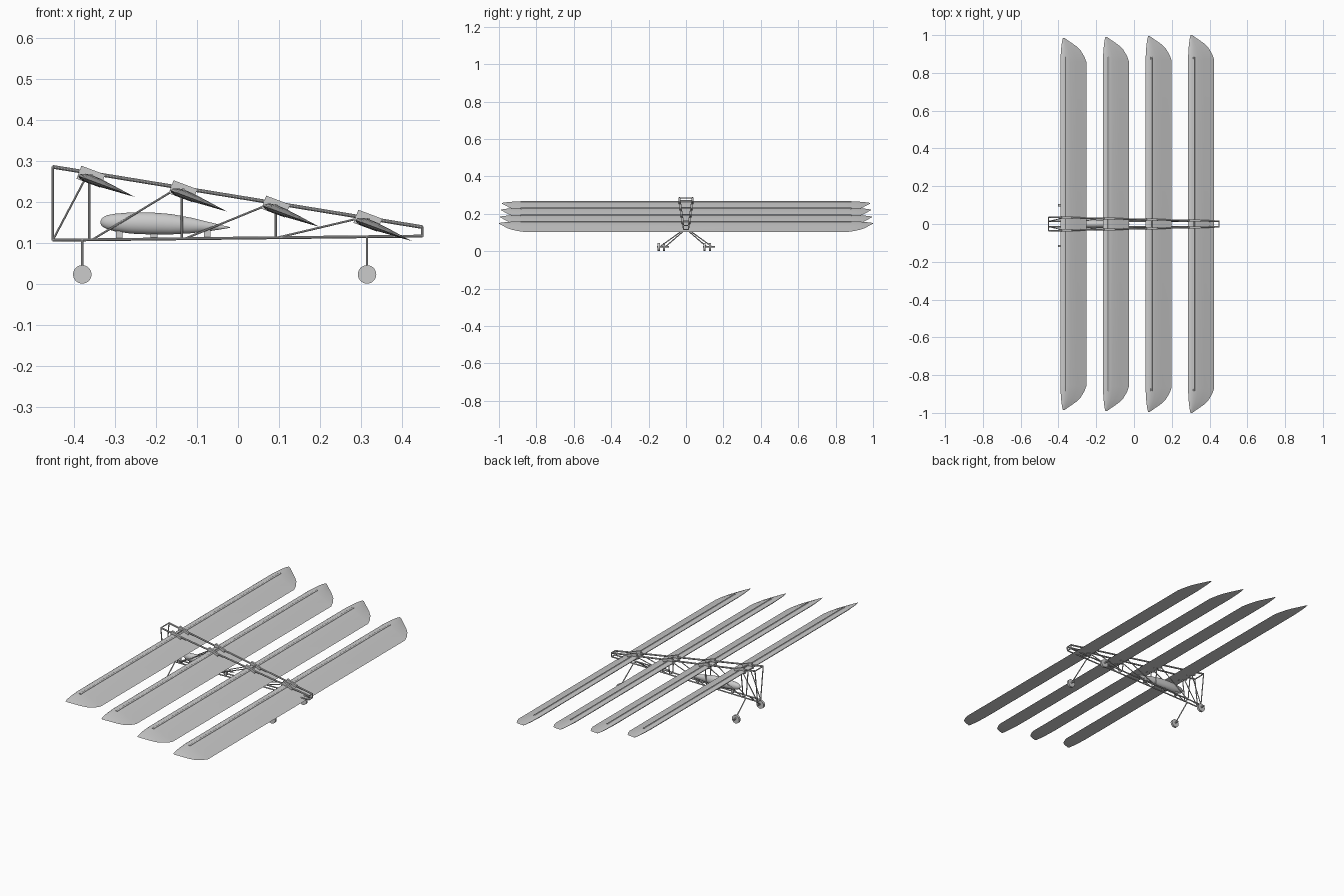
import bpy, bmesh, math
from mathutils import Vector, Matrix

if "Cube" in bpy.data.objects:
    bpy.data.objects.remove(bpy.data.objects["Cube"])

grey = bpy.data.materials.new("light grey")
grey.diffuse_color = (0.6, 0.6, 0.6, 1)
grey.use_nodes = True
grey.node_tree.nodes["Principled BSDF"].inputs["Base Color"].default_value = grey.diffuse_color


def finish(name, bm, smooth=True):
    bmesh.ops.recalc_face_normals(bm, faces=bm.faces)
    me = bpy.data.meshes.new(name)
    bm.to_mesh(me)
    bm.free()
    ob = bpy.data.objects.new(name, me)
    bpy.context.collection.objects.link(ob)
    me.materials.append(grey)
    if smooth:
        bpy.ops.object.select_all(action='DESELECT')
        ob.select_set(True)
        bpy.context.view_layer.objects.active = ob
        bpy.ops.object.shade_smooth_by_angle(angle=math.radians(35))
    return ob


def rod(bm, a, b, r, sides=10):
    a, b = Vector(a), Vector(b)
    d = b - a
    m = Matrix.Translation((a + b) / 2) @ d.to_track_quat('Z', 'Y').to_matrix().to_4x4()
    bmesh.ops.create_cone(bm, cap_ends=True, segments=sides, radius1=r, radius2=r,
                          depth=d.length, matrix=m)


def box(bm, c, size, tilt=0.0):
    m = Matrix.Translation(c) @ Matrix.Rotation(tilt, 4, 'Y') @ Matrix.Diagonal((*size, 1))
    bmesh.ops.create_cube(bm, size=1, matrix=m)


def loft(bm, rings):
    vs = [[bm.verts.new(p) for p in ring] for ring in rings]
    n = len(vs[0])
    for r0, r1 in zip(vs, vs[1:]):
        for i in range(n):
            bm.faces.new((r0[i], r0[(i + 1) % n], r1[(i + 1) % n], r1[i]))
    bm.faces.new(vs[0])
    bm.faces.new(vs[-1][::-1])


# Wings: tapered aerofoil sections, rounded at the tips, with a spar on top
UPPER = [(0, 0), (.03, .045), (.1, .075), (.2, .09), (.35, .085), (.6, .055), (.85, .02), (1, .002)]
LOWER = [(.85, -.012), (.6, -.03), (.35, -.05), (.2, -.055), (.1, -.05), (.03, -.03)]
TIP = [(.130, 0, 1, 1), (.100, .01, .92, .9), (.065, .025, .77, .72), (.045, .04, .62, .55),
       (.028, .055, .45, .4), (.012, .075, .28, .2), (.0, .10, .16, .06)]
ANGLE = math.radians(20.5)
CH = 0.148
WINGS = [(-.39, .263, .985), (-.165, .2275, .99), (.061, .190, .995), (.286, .1555, 1.0)]


def on_wing(lx, lz, f, h):
    c, s = math.cos(ANGLE), math.sin(ANGLE)
    return lx + CH * (f * c + h * s), lz + CH * (-f * s + h * c)


for k, (lx, lz, half) in enumerate(WINGS):
    bm = bmesh.new()
    stations = [(-half + d, a, b, t) for d, a, b, t in TIP[::-1]]
    stations += [(half - d, a, b, t) for d, a, b, t in TIP]
    rings = []
    for y, a, b, t in stations:
        ring = []
        for f, h in UPPER + LOWER:
            x, z = on_wing(lx, lz, a + (b - a) * f, h * t)
            ring.append((x, y, z))
        rings.append(ring)
    loft(bm, rings)
    finish(f"wing_{k + 1}", bm)

    bm = bmesh.new()
    x, z = on_wing(lx, lz, .2, .075)
    rod(bm, (x, -.885, z), (x, .885, z), .005, 12)
    finish(f"wing_spar_{k + 1}", bm)

    # Clamp plates that hold the wing to the upper rails
    bm = bmesh.new()
    x, z = on_wing(lx, lz, .2, .06)
    w = .036 - .021 * (x + .455) / .905
    for s in (-1, 1):
        box(bm, (x, s * w, z), (.062, .010, .034), ANGLE)
    finish(f"wing_clamp_{k + 1}", bm, False)


# Truss: two upper rails, two lower rails, posts and diagonals
def top(x, s):
    t = (x + .452) / .902
    return (x, s * (.036 - .021 * t), .285 - .147 * t)


def low(x, s):
    t = (x + .452) / .902
    return (x, s * .014, .106 + .010 * t)


X0, X1 = -.452, .450
bm = bmesh.new()
for s in (-1, 1):
    rod(bm, top(X0, s), top(X1, s), .0045)
    rod(bm, low(X0, s), low(X1, s), .0035)
finish("truss_rails", bm)

posts = [X0, -.363, -.137, .092, X1]
bm = bmesh.new()
for s in (-1, 1):
    for x in posts:
        rod(bm, low(x, s), top(x, s), .003)
    for a, b in ((X0, -.365), (-.356, -.145), (-.130, .085), (.095, .305)):
        rod(bm, low(a, s), top(b, s), .0025)
for x in posts + [.315]:
    rod(bm, top(x, -1), top(x, 1), .003)
    rod(bm, low(x, -1), low(x, 1), .003)
finish("truss_posts", bm)

# Streamlined pod carried on short supports
PROFILE = [(-.336, .150, .002), (-.332, .150, .010), (-.320, .150, .017), (-.300, .149, .0215),
           (-.260, .148, .026), (-.215, .147, .027), (-.165, .145, .025), (-.115, .142, .019),
           (-.070, .139, .011), (-.035, .1375, .004), (-.020, .137, .001)]
bm = bmesh.new()
loft(bm, [[(x, .8 * r * math.cos(i * math.tau / 24), z + r * math.sin(i * math.tau / 24))
           for i in range(24)] for x, z, r in PROFILE])
finish("pod", bm)

bm = bmesh.new()
for x in (-.29, -.205, -.075):
    box(bm, (x, 0, .122), (.016, .014, .025))
    rod(bm, low(x, -1), low(x, 1), .003)
finish("pod_supports", bm, False)

# Landing gear: splayed legs, short axles and disc wheels
for label, x, track in (("front", -.38, .108), ("rear", .315, .137)):
    for side, s in (("left", -1), ("right", 1)):
        bm = bmesh.new()
        rod(bm, low(x, s), (x, s * track, .026), .003)
        rod(bm, (x, s * track - .018, .025), (x, s * track + .018, .025), .004)
        finish(f"{label}_leg_{side}", bm)
        bm = bmesh.new()
        y = s * track - .009
        rod(bm, (x, y - .006, .0225), (x, y + .006, .0225), .0225, 32)
        finish(f"{label}_wheel_{side}", bm)
